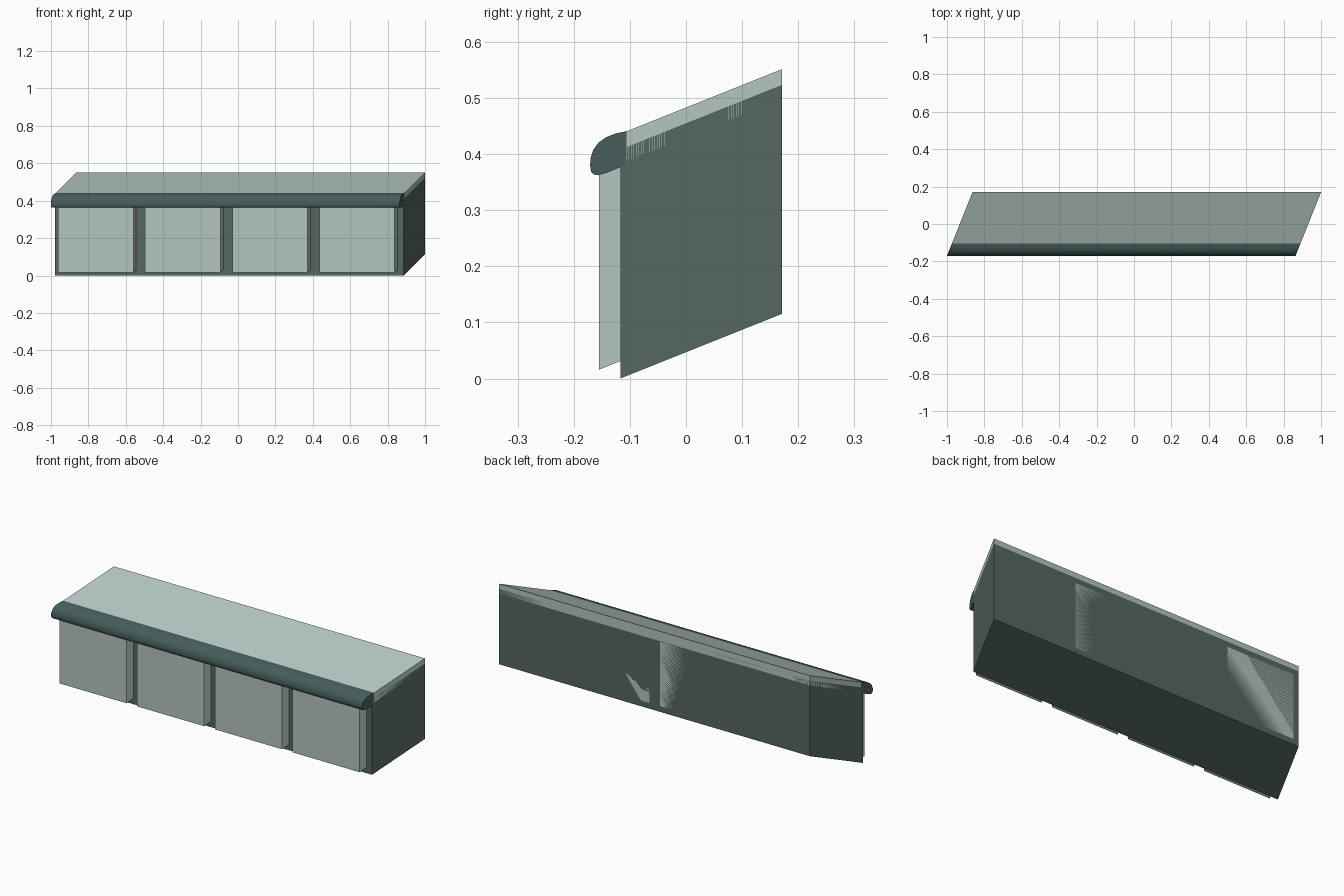
import bpy, bmesh
from mathutils import Matrix

if "Cube" in bpy.data.objects:
    bpy.data.objects.remove(bpy.data.objects["Cube"])

# The whole unit is skewed: x and z both drift with depth
SKEW = Matrix(((1, 0.4, 0, 0), (0, 1, 0, 0), (0, 0.4, 1, 0), (0, 0, 0, 1)))
HALF = 0.932          # half length of the run
BACK = 0.171
UNIT = 2 * HALF / 4   # width of one cabinet


def material(name, rgb):
    m = bpy.data.materials.new(name)
    m.diffuse_color = (*rgb, 1)
    m.use_nodes = True
    m.node_tree.nodes["Principled BSDF"].inputs["Base Color"].default_value = m.diffuse_color
    return m


LIGHT = material("pale_green", (0.45, 0.56, 0.53))
DARK = material("dark_green", (0.09, 0.135, 0.12))
TRIM = material("deep_teal", (0.06, 0.11, 0.105))


def extrude_profile(name, profile, x0, x1, mat):
    """Extrude a closed (y, z) profile along x, then skew it."""
    bm = bmesh.new()
    face = bm.faces.new([bm.verts.new((x0, y, z)) for y, z in profile])
    out = bmesh.ops.extrude_face_region(bm, geom=[face])
    verts = [v for v in out["geom"] if isinstance(v, bmesh.types.BMVert)]
    bmesh.ops.translate(bm, verts=verts, vec=(x1 - x0, 0, 0))
    bm.transform(SKEW)
    bmesh.ops.recalc_face_normals(bm, faces=bm.faces)
    me = bpy.data.meshes.new(name)
    bm.to_mesh(me)
    bm.free()
    me.materials.append(mat)
    ob = bpy.data.objects.new(name, me)
    bpy.context.collection.objects.link(ob)
    return ob


def box(name, x0, x1, y0, y1, z0, z1, mat):
    return extrude_profile(name, [(y0, z0), (y1, z0), (y1, z1), (y0, z1)], x0, x1, mat)


# Four cabinets, each a carcass with a raised door core running to the back
for i in range(4):
    x = -HALF + i * UNIT
    box(f"cabinet_body_{i + 1}", x, x + UNIT, -0.117, BACK, 0.047, 0.455, DARK)
    box(f"cabinet_door_{i + 1}", x + 0.032, x + UNIT - 0.032, -0.155, BACK, 0.078, 0.427, LIGHT)

# Countertop slab
box("countertop", -HALF, HALF, -0.107, BACK, 0.43, 0.483, LIGHT)

# Rounded front edge of the countertop
nose = [(-0.105, 0.424), (-0.105, 0.483), (-0.125, 0.487), (-0.143, 0.487),
        (-0.156, 0.483), (-0.165, 0.474), (-0.170, 0.461), (-0.171, 0.448),
        (-0.169, 0.436), (-0.164, 0.429), (-0.155, 0.425), (-0.140, 0.423)]
edge = extrude_profile("countertop_front_edge", nose, -HALF, HALF, TRIM)
bpy.context.view_layer.objects.active = edge
edge.select_set(True)
bpy.ops.object.shade_smooth_by_angle(angle=0.7)
